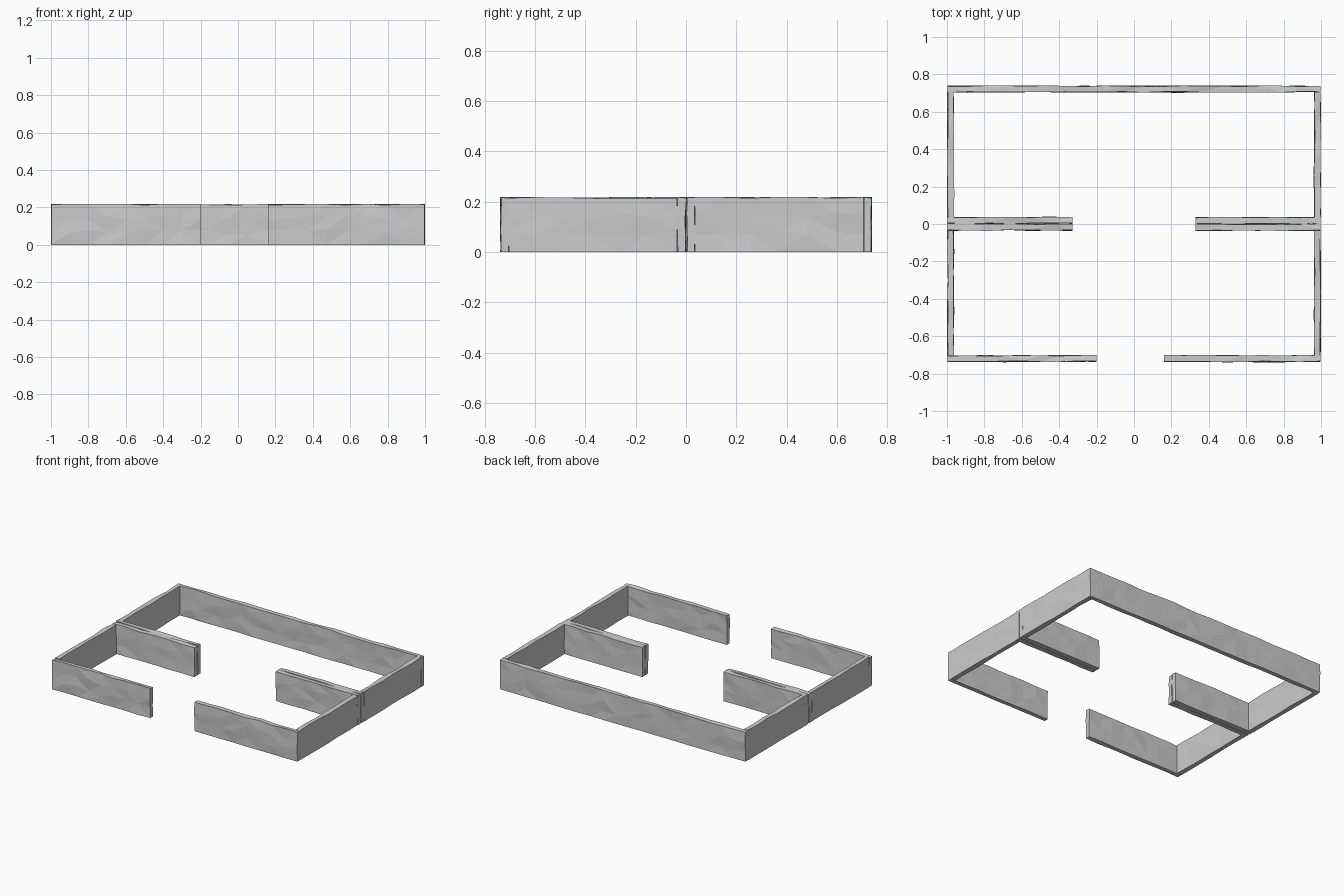
import bpy, bmesh, random
from mathutils import Vector

if "Cube" in bpy.data.objects:
    bpy.data.objects.remove(bpy.data.objects["Cube"])

random.seed(4)
T = 0.033          # wall thickness
H = 0.216          # wall height
X, Y = 0.997, 0.74 # outer half sizes
CELL = 0.105       # facet spacing along a wall
J = 0.0035         # roughness of the hewn faces


def wall(name, x0, x1, y0, y1):
    """Faceted, slightly uneven wall block standing on the floor."""
    lo, hi = Vector((x0, y0, 0)), Vector((x1, y1, H))
    size = hi - lo
    bm = bmesh.new()
    bmesh.ops.create_cube(bm, size=1)
    for v in bm.verts:
        v.co = Vector(lo[i] + (v.co[i] + 0.5) * size[i] for i in range(3))

    # Cut along the length and height to make the facets
    axis = 0 if size.x > size.y else 1
    for a, n in ((axis, round(size[axis] / CELL)), (2, 3)):
        normal = Vector((0, 0, 0))
        normal[a] = 1
        for k in range(1, n):
            bmesh.ops.bisect_plane(
                bm, geom=bm.verts[:] + bm.edges[:] + bm.faces[:],
                plane_co=lo + normal * size[a] * k / n, plane_no=normal)

    # Roughen the broad faces and the top edge, keeping the base flat
    across = 1 - axis
    for v in bm.verts:
        v.co[across] += random.uniform(-J, J)
        if v.co.z > H - 0.001:
            v.co.z += random.uniform(-J, J)
        elif v.co.z > 0.001:
            v.co.z += random.uniform(-0.015, 0.015)
        v.co.x = max(-1, min(1, v.co.x))
        v.co.y = max(-Y, min(Y, v.co.y))
    bmesh.ops.triangulate(bm, faces=bm.faces[:])
    bmesh.ops.recalc_face_normals(bm, faces=bm.faces[:])
    mesh = bpy.data.meshes.new(name)
    bm.to_mesh(mesh)
    bm.free()
    bpy.context.collection.objects.link(bpy.data.objects.new(name, mesh))


# Back wall and the two front walls flanking the doorway
wall("back_wall", -X, X, Y - T - 0.002, Y - 0.002)
wall("front_wall_left", -X, -0.20, -Y + 0.004, -Y + T + 0.004)
wall("front_wall_right", 0.16, X, -Y + 0.004, -Y + T + 0.004)

# Side walls and doubled partition walls, mirrored left and right
for side, s in (("left", -1), ("right", 1)):
    xs = sorted((s * (X - T), s * X))
    wall(f"side_wall_front_{side}", *xs, -Y + T + 0.004, -0.035)
    wall(f"side_wall_back_{side}", *xs, 0.035, Y - T - 0.002)
    xs = sorted((s * 0.33, s * X))
    wall(f"partition_front_{side}", *xs, -0.034, -0.001)
    wall(f"partition_back_{side}", *xs, 0.003, 0.036)
